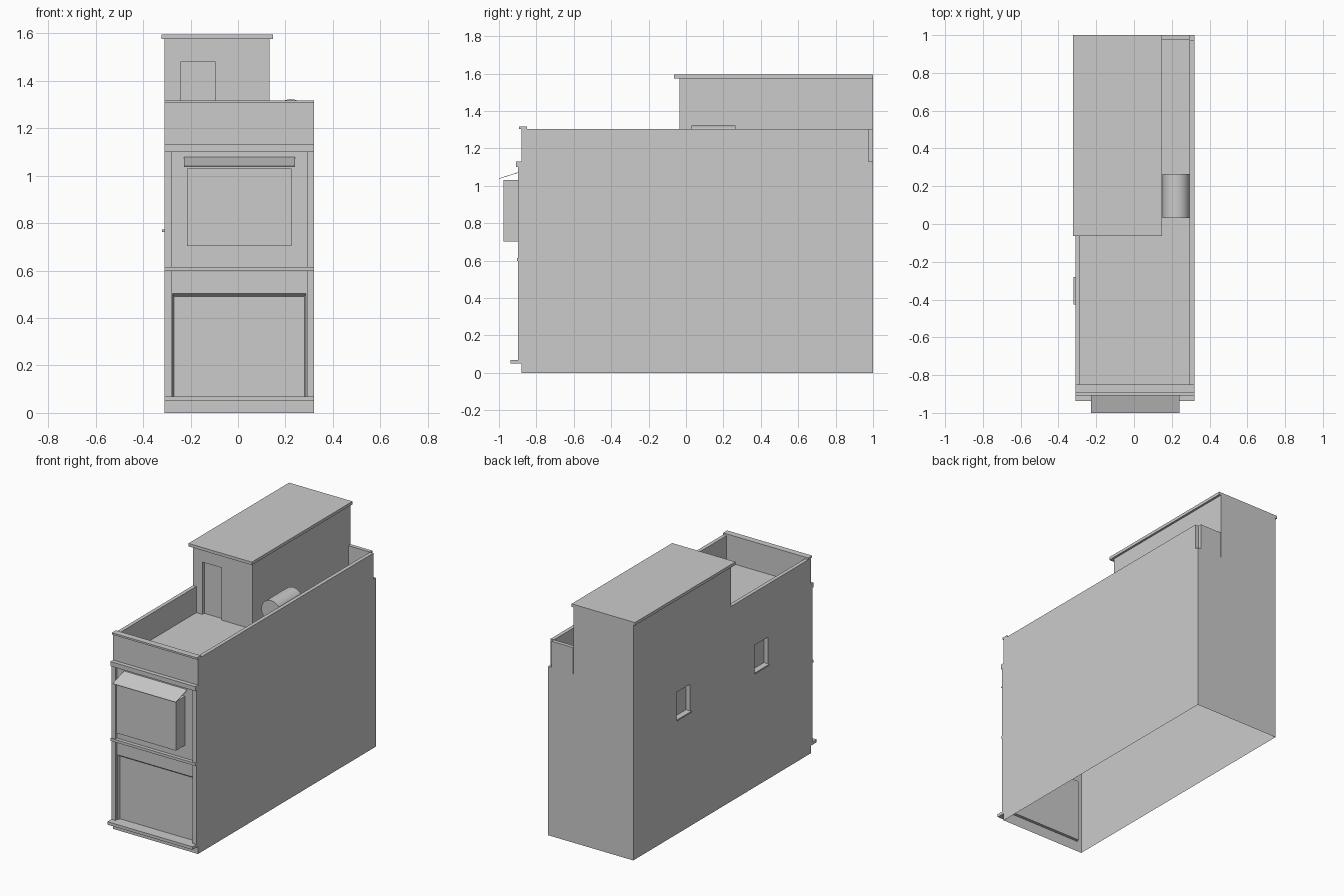
import bpy, bmesh, math

if "Cube" in bpy.data.objects:
    bpy.data.objects.remove(bpy.data.objects["Cube"])


def mesh_object(name, verts, faces):
    me = bpy.data.meshes.new(name)
    me.from_pydata(verts, [], faces)
    bm = bmesh.new()
    bm.from_mesh(me)
    bmesh.ops.recalc_face_normals(bm, faces=bm.faces)
    bm.to_mesh(me)
    bm.free()
    ob = bpy.data.objects.new(name, me)
    bpy.context.collection.objects.link(ob)
    return ob


def frustum(name, front, back):
    """Box between two (x0, x1, z0, z1, y) rectangles."""
    verts = []
    for x0, x1, z0, z1, y in (front, back):
        verts += [(x0, y, z0), (x1, y, z0), (x1, y, z1), (x0, y, z1)]
    faces = [(0, 1, 2, 3), (7, 6, 5, 4)]
    faces += [(i, i + 4, (i + 1) % 4 + 4, (i + 1) % 4) for i in range(4)]
    return mesh_object(name, verts, faces)


def box(name, x, y, z):
    return frustum(name, (*x, *z, y[0]), (*x, *z, y[1]))


def cut(target, cutter):
    mod = target.modifiers.new("cut", 'BOOLEAN')
    mod.operation = 'DIFFERENCE'
    mod.solver = 'EXACT'
    mod.object = cutter
    bpy.context.view_layer.objects.active = target
    bpy.ops.object.modifier_apply(modifier=mod.name)
    bpy.data.objects.remove(cutter)


L, R = -0.31, 0.32            # side walls
F, B = -0.88, 1.0             # front and back walls
DECK, RIM = 1.13, 1.305       # roof deck and parapet top
T = 0.025                     # parapet thickness

# main building shell, with shopfront and side window recesses
body = box("building_body", (L, R), (F, B), (0, DECK))
cut(body, frustum("shop_cutter",
                  (-0.283, 0.293, 0.07, 0.518, F - 0.02),
                  (-0.27, 0.28, 0.07, 0.49, F + 0.02)))
for i, y0 in enumerate((-0.425, 0.40)):
    cut(body, box("window_cutter", (L - 0.1, L + 0.03), (y0, y0 + 0.145), (0.77, 0.95)))
    box(f"window_sill_{i + 1}", (-0.32, L + 0.03), (y0, y0 + 0.145), (0.762, 0.772))

# the shell is open underneath
bm = bmesh.new()
bm.from_mesh(body.data)
bottom = [f for f in bm.faces if f.calc_center_median().z < 0.001]
bmesh.ops.delete(bm, geom=bottom, context='FACES')
bm.to_mesh(body.data)
bm.free()

# roof parapets (the back right corner is notched)
box("front_parapet", (L, R), (F, -0.85), (DECK, RIM))
box("front_coping", (L, R), (-0.892, -0.85), (RIM, 1.317))
box("right_parapet", (R - T, R), (-0.85, B - T), (DECK, RIM))
box("left_parapet", (L, L + T), (-0.85, -0.034), (DECK, RIM))
box("back_parapet", (0.135, R - T), (B - T, B), (DECK, RIM))

# facade bands and pilasters
box("ground_ledge", (L, R), (-0.938, F), (0.05, 0.07))
box("middle_band", (L, R), (-0.904, F), (0.597, 0.615))
box("upper_band", (L, R), (-0.908, F), (1.10, 1.13))
for side, x in (("left", (L, -0.28)), ("right", (0.29, R))):
    box(f"{side}_lower_pilaster", x, (-0.897, F), (0.07, 0.597))
    box(f"{side}_upper_pilaster", x, (-0.897, F), (0.615, 1.10))

# bay window with thin sloping awning
box("bay_window", (-0.215, 0.225), (-0.977, F), (0.703, 1.03))
awning_profile = [(F, 1.078), (-1.0, 1.04), (-1.0, 1.037), (F, 1.075)]
verts = [(x, y, z) for x in (-0.228, 0.24) for y, z in awning_profile]
mesh_object("awning", verts, [(0, 1, 2, 3), (7, 6, 5, 4)] +
            [(i, i + 4, (i + 1) % 4 + 4, (i + 1) % 4) for i in range(4)])

# rooftop room with recessed door and overhanging roof
room = box("rooftop_room", (L, 0.133), (-0.034, B), (DECK, 1.575))
cut(room, box("door_cutter", (-0.24, -0.097), (-0.1, -0.014), (DECK - 0.05, 1.48)))
box("rooftop_room_roof", (-0.322, 0.147), (-0.064, B), (1.575, 1.595))

# water tank lying on two cradles
bpy.ops.mesh.primitive_cylinder_add(vertices=32, radius=0.072, depth=0.235,
                                    location=(0.223, 0.148, 1.25),
                                    rotation=(math.pi / 2, 0, 0))
tank = bpy.context.object
tank.name = "water_tank"
bpy.ops.object.shade_smooth_by_angle(angle=math.radians(30))
for i, y in enumerate((0.07, 0.205)):
    box(f"tank_cradle_{i + 1}", (0.195, 0.251), (y, y + 0.02), (DECK, 1.185))
